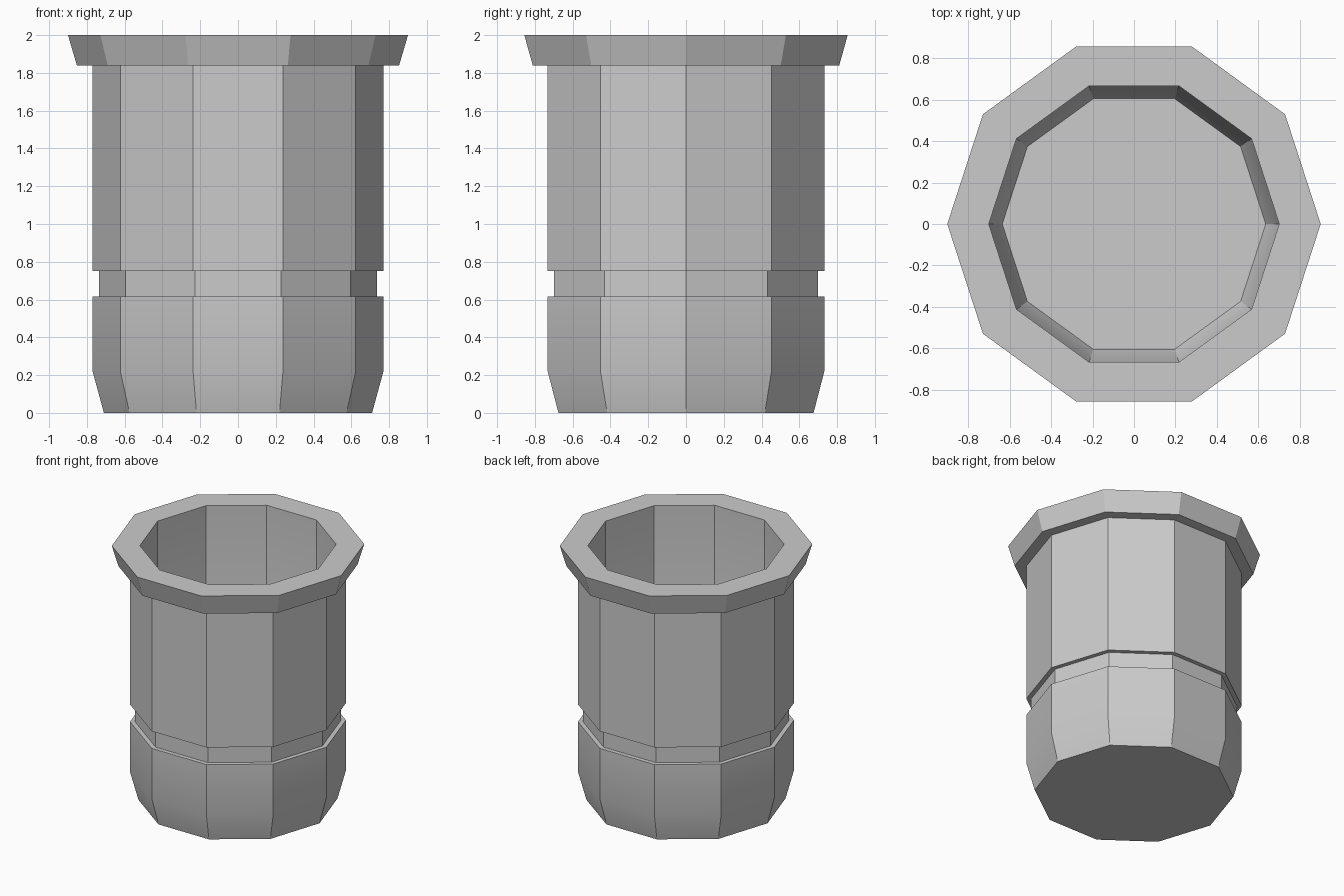
import bpy, bmesh
from math import cos, sin, pi, radians

if "Cube" in bpy.data.objects:
    bpy.data.objects.remove(bpy.data.objects["Cube"])

SIDES = 10

# Profile (radius, height): outer wall upward, over the rim, down the inside
profile = [
    (0.71, 0.0), (0.77, 0.22), (0.77, 0.615),      # tapered foot
    (0.735, 0.615), (0.735, 0.75),                 # recessed groove
    (0.77, 0.75), (0.77, 1.84),                    # main wall
    (0.853, 1.84), (0.90, 2.0), (0.70, 2.0),       # flared rim
    (0.70, 0.23), (0.635, 0.07),                   # inner wall to floor
]

bm = bmesh.new()
rings = [[bm.verts.new((r * cos(2 * pi * i / SIDES), r * sin(2 * pi * i / SIDES), z))
          for i in range(SIDES)] for r, z in profile]
for a, b in zip(rings, rings[1:]):
    for i in range(SIDES):
        j = (i + 1) % SIDES
        bm.faces.new((a[i], a[j], b[j], b[i]))

# Underside and inner floor
bm.faces.new(rings[0][::-1])
bm.faces.new(rings[-1])
bmesh.ops.recalc_face_normals(bm, faces=bm.faces[:])

mesh = bpy.data.meshes.new("pot")
bm.to_mesh(mesh)
bm.free()
pot = bpy.data.objects.new("pot", mesh)
bpy.context.collection.objects.link(pot)

# Blend only the shallow bend of the foot; facets stay crisp
bpy.context.view_layer.objects.active = pot
pot.select_set(True)
bpy.ops.object.shade_smooth_by_angle(angle=radians(30))
